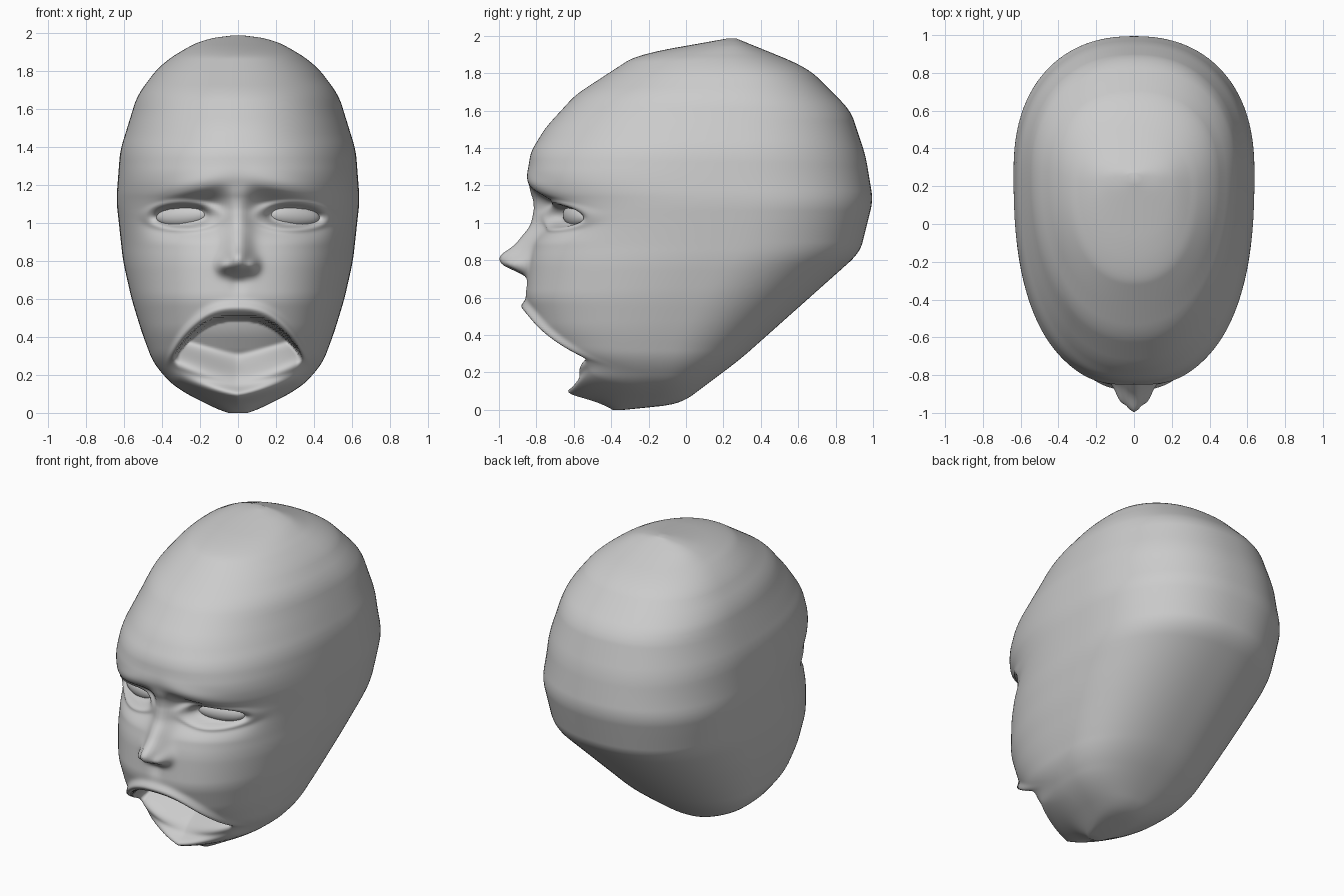
import bpy, bmesh, math
from mathutils import Vector

if "Cube" in bpy.data.objects:
    bpy.data.objects.remove(bpy.data.objects["Cube"])

clay = bpy.data.materials.new("plain grey")
clay.use_nodes = True
GREY = (0.6, 0.6, 0.6, 1)
clay.diffuse_color = GREY
clay.node_tree.nodes["Principled BSDF"].inputs["Base Color"].default_value = GREY

# Profiles as (z, value): face front, skull back, half width, nose projection
TOP = 1.985
FRONT = [(0, -.39), (.04, -.45), (.1, -.48), (.15, -.52), (.2, -.59), (.3, -.73), (.43, -.81),
         (.6, -.86), (.8, -.84), (1, -.78), (1.1, -.77), (1.18, -.83), (1.25, -.85),
         (1.38, -.83), (1.51, -.75), (1.685, -.59), (1.9, -.26), (TOP, .22)]
BACK = [(0, -.33), (.03, -.03), (.27, .29), (.84, .93), (1.12, 1), (1.36, .96),
        (1.6, .88), (1.83, .65), (TOP, .27)]
WIDTH = [(0, .05), (.02, .11), (.07, .21), (.13, .33), (.26, .445), (.42, .505), (.6, .56), (.8, .605),
         (1.12, .64), (1.38, .62), (1.67, .53), (1.83, .41), (1.93, .26), (1.97, .15), (TOP, .03)]
NOSE = [(.7, 0), (.74, .06), (.77, .14), (.82, .17), (.88, .1), (.98, .05), (1.1, .04), (1.2, 0)]
# Squareness of the front half of each slice
SQUARE = [(0, 2.5), (.9, 2.5), (1.1, 2.6), (1.25, 2.5), (1.5, 2.2), (TOP, 2.1)]
EYE_X, EYE_Z = .29, 1.035


def linear(table, z):
    if z <= table[0][0]:
        return table[0][1]
    for (a, u), (b, v) in zip(table, table[1:]):
        if z <= b:
            return u + (v - u) * (z - a) / (b - a)
    return table[-1][1]


def profile(table, z, window=.05):
    """Table value with its corners softened over a sliding window."""
    reach = min(window, z * .6, (TOP - z) * .6)
    return sum(linear(table, z + reach * k / 5) for k in range(-5, 6)) / 11


def step(v, width):
    t = min(1, max(0, v / width))
    return t * t * (3 - 2 * t)


def bump(v, width):
    return math.exp(-(v / width) ** 2)


def relief(x, z, ridge):
    """Facial features as an offset along y; negative is forward."""
    x = abs(x)
    # nose ridge and wings
    y = -ridge * bump(x, .065)
    y -= .06 * bump(x - .075, .035) * bump(z - .775, .04)
    # eye sockets below a brow that droops outwards
    brow = 1.21 - .3 * max(0, x - .08) ** 1.2
    y += .08 * step(brow - z, .12) * step(z - .88, .16) * math.exp(-((x - .28) / .2) ** 4)
    y -= .015 * bump(z - brow - .02, .05) * bump(x - .25, .2)
    # eye opening with lid rim
    r = math.hypot((x - EYE_X) / .145, (z - EYE_Z) / .055)
    y += .03 * (1 - step(r - .8, .3)) - .02 * bump(r - 1.3, .25)
    # open mouth hollowed as a bowl
    s = min(1.3, x / .36)
    upper = .27 + .25 * (1 - s ** 2.5)
    lower = .15 + .1 * s ** 1.3
    if s < 1:
        floor = step(z - lower, .17)
        y += .36 * step(upper - z, .035) * floor * step(1 - s, .15)
    # upper and lower lips
    fade = 1 - step(s - .85, .25)
    y -= .035 * fade * bump(z - upper - .03, .03)
    y -= fade * (.05 + .1 * (1 - min(1, s)) ** 1.2) * bump(z - lower + .055, .045)
    # groove under the nose
    return y + .015 * bump(x, .04) * bump(z - .68, .05)


def frame(z):
    f, b = profile(FRONT, z, .035), profile(BACK, z)
    return f, b, f + .6 * (b - f), profile(WIDTH, z), profile(SQUARE, z), profile(NOSE, z, .02)


def face_y(x, z):
    f, b, m, w, p, ridge = frame(z)
    return m - (m - f) * (1 - (abs(x) / w) ** p) ** (1 / p) + relief(x, z, ridge)


def finish(bm, name):
    bmesh.ops.recalc_face_normals(bm, faces=bm.faces)
    mesh = bpy.data.meshes.new(name)
    bm.to_mesh(mesh)
    bm.free()
    mesh.materials.append(clay)
    for p in mesh.polygons:
        p.use_smooth = True
    obj = bpy.data.objects.new(name, mesh)
    bpy.context.collection.objects.link(obj)
    return obj


# Head: stacked horizontal rings, dense across the face and towards the crown
ROWS, FACE, REAR = 240, 180, 50
angles = [math.pi * (i / FACE - .5) for i in range(FACE)]
angles += [math.pi * (i / REAR + .5) for i in range(REAR)]
bm = bmesh.new()
rings = []
for row in range(ROWS + 1):
    z = TOP * (1 - (1 - row / ROWS) ** 1.25)
    f, b, m, w, square, ridge = frame(z)
    ring = []
    for a in angles:
        s, c = math.sin(a), math.cos(a)
        power = 2 / square if c > 0 else .88
        x = w * math.copysign(abs(s) ** power, s)
        c = math.copysign(abs(c) ** power, c)
        if c > 0:
            y = m - (m - f) * c + relief(x, z, ridge) * step(c, .3)
        else:
            y = m - (b - m) * c
        ring.append(bm.verts.new((x, y, z)))
    rings.append(ring)
count = len(angles)
for lo, hi in zip(rings, rings[1:]):
    for i in range(count):
        j = (i + 1) % count
        bm.faces.new((lo[i], lo[j], hi[j], hi[i]))
bm.faces.new(rings[0])
bm.faces.new(rings[-1])
finish(bm, "head")

# Eyes: flattened balls set into the sockets and turned with the cheeks
for side, name in ((1, "left_eye"), (-1, "right_eye")):
    bm = bmesh.new()
    bmesh.ops.create_uvsphere(bm, u_segments=32, v_segments=16, radius=1)
    bmesh.ops.scale(bm, vec=Vector((.15, .05, .058)), verts=bm.verts)
    eye = finish(bm, name)
    eye.location = (side * EYE_X, face_y(EYE_X, EYE_Z) + .022, EYE_Z)
    eye.rotation_euler = (0, side * math.radians(4), side * math.radians(22))
